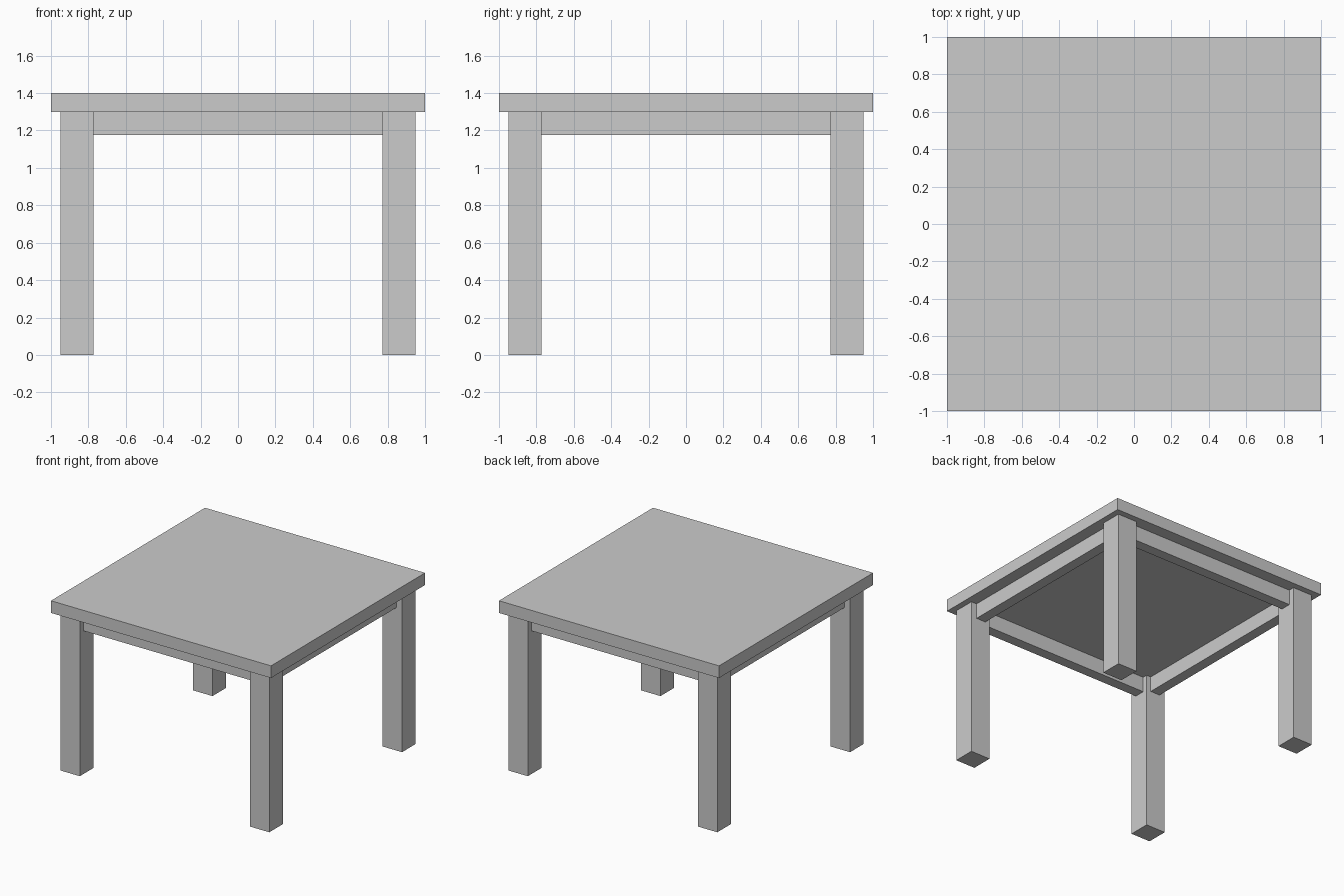
import bpy

if "Cube" in bpy.data.objects:
    bpy.data.objects.remove(bpy.data.objects["Cube"])

TOP_Z, UNDER_Z, APRON_Z = 1.40, 1.30, 1.175
LEG_OUT, LEG_IN = 0.95, 0.773
APRON_OUT, APRON_IN = 0.90, 0.813


def box(name, lo, hi):
    """Add a box spanning two opposite corners."""
    centre = [(a + b) / 2 for a, b in zip(lo, hi)]
    bpy.ops.mesh.primitive_cube_add(size=1, location=centre)
    obj = bpy.context.object
    obj.name = name
    obj.scale = [abs(b - a) for a, b in zip(lo, hi)]
    bpy.ops.object.transform_apply(location=False, rotation=False, scale=True)
    return obj


# Square table top
box("table_top", (-1, -1, UNDER_Z), (1, 1, TOP_Z))

# Four corner legs
for y_name, sy in (("front", -1), ("back", 1)):
    for x_name, sx in (("left", -1), ("right", 1)):
        box(f"{y_name}_{x_name}_leg",
            (sx * LEG_IN, sy * LEG_IN, 0),
            (sx * LEG_OUT, sy * LEG_OUT, UNDER_Z))

# Apron rails between the legs, set back from the outer leg faces
for name, s in (("front", -1), ("back", 1)):
    box(f"{name}_apron", (-LEG_IN, s * APRON_IN, APRON_Z),
        (LEG_IN, s * APRON_OUT, UNDER_Z))
for name, s in (("left", -1), ("right", 1)):
    box(f"{name}_apron", (s * APRON_IN, -LEG_IN, APRON_Z),
        (s * APRON_OUT, LEG_IN, UNDER_Z))
